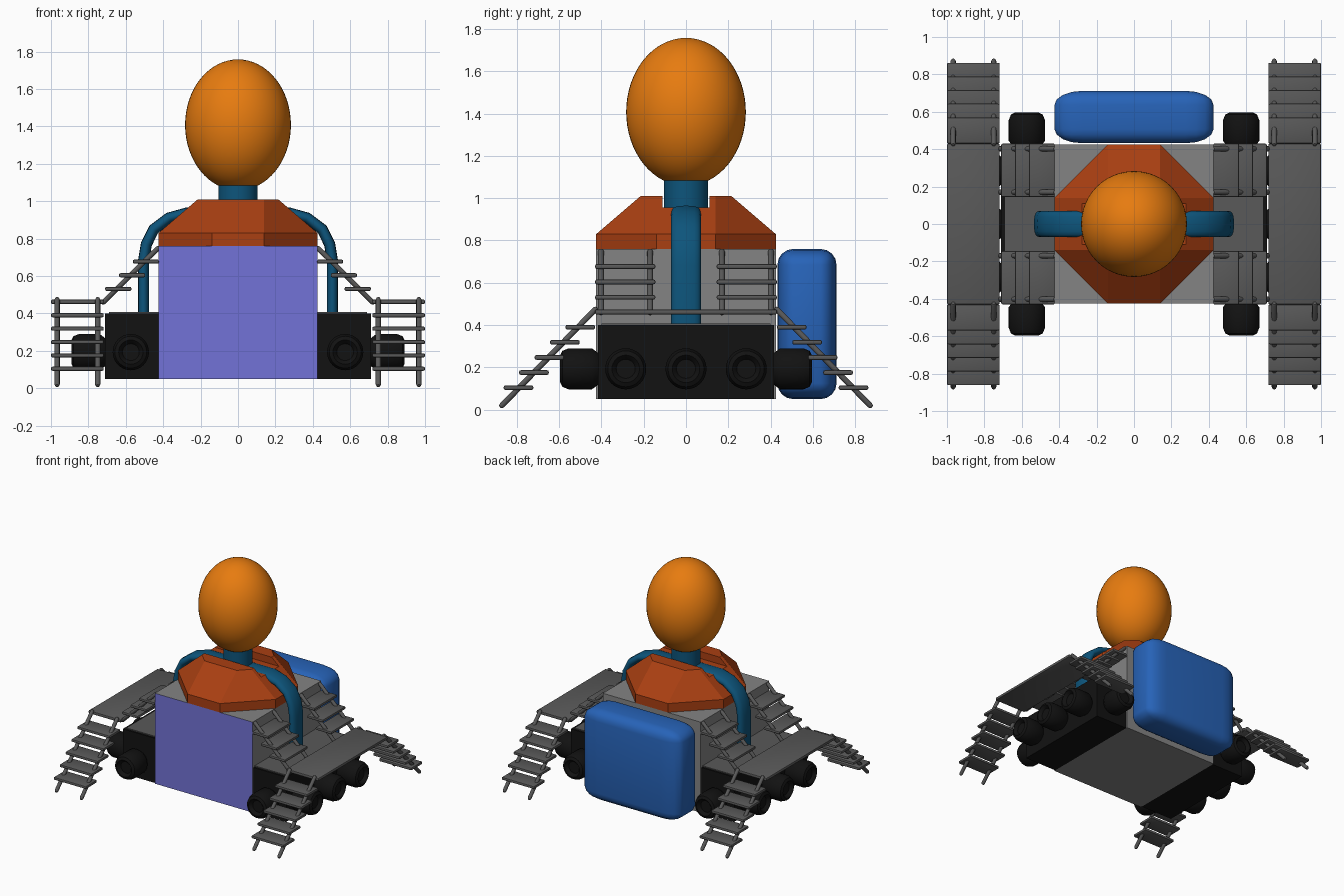
import bpy, bmesh, math
from mathutils import Vector, Matrix

old = bpy.data.objects.get("Cube")
if old:
    bpy.data.objects.remove(old, do_unlink=True)


def material(name, rgb):
    m = bpy.data.materials.new(name)
    m.use_nodes = True
    m.diffuse_color = (*rgb, 1)
    for n in m.node_tree.nodes:
        if n.type == 'BSDF_PRINCIPLED':
            n.inputs["Base Color"].default_value = (*rgb, 1)
    return m


ORANGE = material("bright orange", (0.8, 0.2, 0.005))
RUST = material("rust orange", (0.4, 0.05, 0.006))
PURPLE = material("soft purple", (0.17, 0.17, 0.68))
TEAL = material("deep blue", (0.004, 0.09, 0.2))
BLUE = material("pack blue", (0.02, 0.125, 0.48))
GREY = material("body grey", (0.23, 0.23, 0.23))
DARK = material("walkway grey", (0.1, 0.1, 0.1))
BLACK = material("rubber black", (0.006, 0.006, 0.006))


def finish(bm, name, mats, smooth=False):
    bmesh.ops.recalc_face_normals(bm, faces=bm.faces)
    me = bpy.data.meshes.new(name)
    bm.to_mesh(me)
    bm.free()
    for m in mats:
        me.materials.append(m)
    ob = bpy.data.objects.new(name, me)
    bpy.context.collection.objects.link(ob)
    if smooth:
        bpy.ops.object.select_all(action='DESELECT')
        ob.select_set(True)
        bpy.context.view_layer.objects.active = ob
        bpy.ops.object.shade_smooth_by_angle(angle=math.radians(40))
    return ob


def box(name, lo, hi, mat, bevel=0, seg=2):
    lo, hi = Vector(lo), Vector(hi)
    bm = bmesh.new()
    bmesh.ops.create_cube(bm, size=1)
    bmesh.ops.scale(bm, vec=hi - lo, verts=bm.verts)
    if bevel:
        bmesh.ops.bevel(bm, geom=bm.edges[:], offset=bevel, segments=seg,
                        affect='EDGES', profile=0.5)
    bmesh.ops.translate(bm, vec=(lo + hi) / 2, verts=bm.verts)
    return finish(bm, name, [mat], smooth=bevel > 0)


def lathe(name, profile, mat, start, axis, seg=32):
    """Spin (radius, height) pairs round an axis."""
    bm = bmesh.new()
    vs = [bm.verts.new((r, 0, h)) for r, h in profile]
    es = [bm.edges.new(p) for p in zip(vs, vs[1:])]
    bmesh.ops.spin(bm, geom=vs + es, cent=(0, 0, 0), axis=(0, 0, 1),
                   angle=math.tau, steps=seg)
    bmesh.ops.remove_doubles(bm, verts=bm.verts, dist=1e-5)
    rot = Vector(axis).to_track_quat('Z', 'Y').to_matrix().to_4x4()
    bm.transform(Matrix.Translation(start) @ rot)
    return finish(bm, name, [mat], smooth=True)


def pole(name, a, b, r=0.014):
    a, b = Vector(a), Vector(b)
    n = (b - a).length
    tip = r * 0.7
    lathe(name, [(0, 0), (tip, r * 0.3), (r, r), (r, n - r), (tip, n - r * 0.3), (0, n)],
          DARK, a, b - a, seg=10)


# Body with a coloured front face
body = box("body", (-0.425, -0.425, 0.05), (0.425, 0.425, 0.76), GREY)
body.data.materials.append(PURPLE)
for f in body.data.polygons:
    if f.normal.y < -0.9:
        f.material_index = 1


# Faceted shoulder collar, with a slot across it for the arms
def octagon(bm, wide, narrow, z):
    pts = [(narrow, -wide), (wide, -narrow), (wide, narrow), (narrow, wide)]
    pts += [(-x, -y) for x, y in pts]
    return [bm.verts.new((x, y, z)) for x, y in pts]


bm = bmesh.new()
rings = [octagon(bm, 0.425, 0.14, 0.76), octagon(bm, 0.425, 0.14, 0.83),
         octagon(bm, 0.215, 0.14, 1.01)]
for low, high in zip(rings, rings[1:]):
    for i in range(8):
        j = (i + 1) % 8
        bm.faces.new((low[i], low[j], high[j], high[i]))
bm.faces.new(rings[0][::-1])
bm.faces.new(rings[-1])
collar = finish(bm, "shoulder_collar", [RUST])
slot = box("collar_slot_cutter", (-0.6, -0.11, 0.955), (0.6, 0.11, 1.1), RUST)
slot.hide_render = True
slot.hide_viewport = True
cut = collar.modifiers.new("slot", 'BOOLEAN')
cut.operation = 'DIFFERENCE'
cut.solver = 'EXACT'
cut.object = slot

# Neck and head
lathe("neck", [(0, 0), (0.105, 0), (0.105, 0.17), (0, 0.17)], TEAL, (0, 0, 0.93), (0, 0, 1))
bm = bmesh.new()
bmesh.ops.create_uvsphere(bm, u_segments=48, v_segments=32, radius=1)
bmesh.ops.scale(bm, vec=(0.283, 0.283, 0.35), verts=bm.verts)
bmesh.ops.translate(bm, vec=(0, 0, 1.408), verts=bm.verts)
finish(bm, "head", [ORANGE], smooth=True)

# Arms: a flat oval section swept along a bent path
ARM_PATH = [(0, 0.935), (0.28, 0.935), (0.37, 0.91), (0.45, 0.85), (0.49, 0.77),
            (0.505, 0.68), (0.505, 0.38)]


def arm(name, side):
    bm = bmesh.new()
    path = [Vector((x, 0, z)) for x, z in ARM_PATH]
    loops = []
    for i, p in enumerate(path):
        t = (path[min(i + 1, len(path) - 1)] - path[max(i - 1, 0)]).normalized()
        across = Vector((t.z, 0, -t.x))
        loop = []
        for k in range(16):
            a = math.tau * k / 16
            c, s = math.cos(a), math.sin(a)
            flat = math.copysign(abs(s) ** 0.6, s) * 0.07
            v = p + across * c * 0.03 + Vector((0, flat, 0))
            loop.append(bm.verts.new((v.x * side, v.y, v.z)))
        loops.append(loop)
    for a, b in zip(loops, loops[1:]):
        for k in range(16):
            j = (k + 1) % 16
            bm.faces.new((a[k], a[j], b[j], b[k]))
    bm.faces.new(loops[-1])
    finish(bm, name, [TEAL], smooth=True)


# Rounded pack on the back, bevelled wider along x
pack = box("back_pack", (-0.2125, -0.14, -0.355), (0.2125, 0.14, 0.355), BLUE, 0.075, 4)
pack.data.transform(Matrix.Translation((0, 0.572, 0.405)) @ Matrix.Diagonal((2, 1, 1, 1)))

WHEEL = [(0.075, 0), (0.097, 0.03), (0.097, 0.14), (0.085, 0.17), (0.065, 0.18),
         (0.055, 0.17), (0.045, 0.155), (0, 0.155)]

for side, label in ((1, "left"), (-1, "right")):
    def sbox(name, lo, hi, mat, bevel=0):
        xs = sorted((lo[0] * side, hi[0] * side))
        box(f"{label}_{name}", (xs[0], *lo[1:]), (xs[1], *hi[1:]), mat, bevel)

    arm(f"{label}_arm", side)

    # Side pod, deck plate and wheels
    sbox("side_pod", (0.425, -0.415, 0.05), (0.71, 0.415, 0.4), BLACK)
    sbox("deck_plate", (0.425, -0.4, 0.4), (0.69, 0.4, 0.408), DARK)
    for i, y in enumerate((-0.285, 0, 0.285)):
        lathe(f"{label}_side_wheel_{i + 1}", WHEEL, BLACK, (0.71 * side, y, 0.193), (side, 0, 0))

    # Raised walkway
    sbox("walkway", (0.718, -0.43, 0.45), (1.0, 0.43, 0.474), DARK, 0.008)

    for end, where in ((-1, "front"), (1, "back")):
        lathe(f"{label}_{where}_wheel", WHEEL, BLACK, (0.573 * side, 0.415 * end, 0.193),
              (0, end, 0))
        # Outer steps, from the walkway to the ground
        for i in range(5):
            y, z = 0.5 + 0.073 * i, 0.39 - 0.0715 * i
            ys = sorted((end * (y - 0.07), end * (y + 0.07)))
            sbox(f"{where}_outer_step_{i + 1}", (0.718, ys[0], z - 0.011),
                 (1.0, ys[1], z + 0.011), DARK, 0.008)
        for x in (0.75, 0.967):
            pole(f"{label}_{where}_outer_rail", (x * side, end * 0.42, 0.484),
                 (x * side, end * 0.88, 0.01))
        # Inner steps, from the walkway to the body top
        ys = sorted((end * 0.145, end * 0.43))
        for i in range(3):
            x, z = 0.64 - 0.074 * i, 0.531 + 0.073 * i
            sbox(f"{where}_inner_step_{i + 1}", (x - 0.07, ys[0], z - 0.011),
                 (x + 0.07, ys[1], z + 0.011), DARK, 0.008)
        for y in (0.17, 0.402):
            pole(f"{label}_{where}_inner_rail", (0.42 * side, end * y, 0.757),
                 (0.73 * side, end * y, 0.45))
